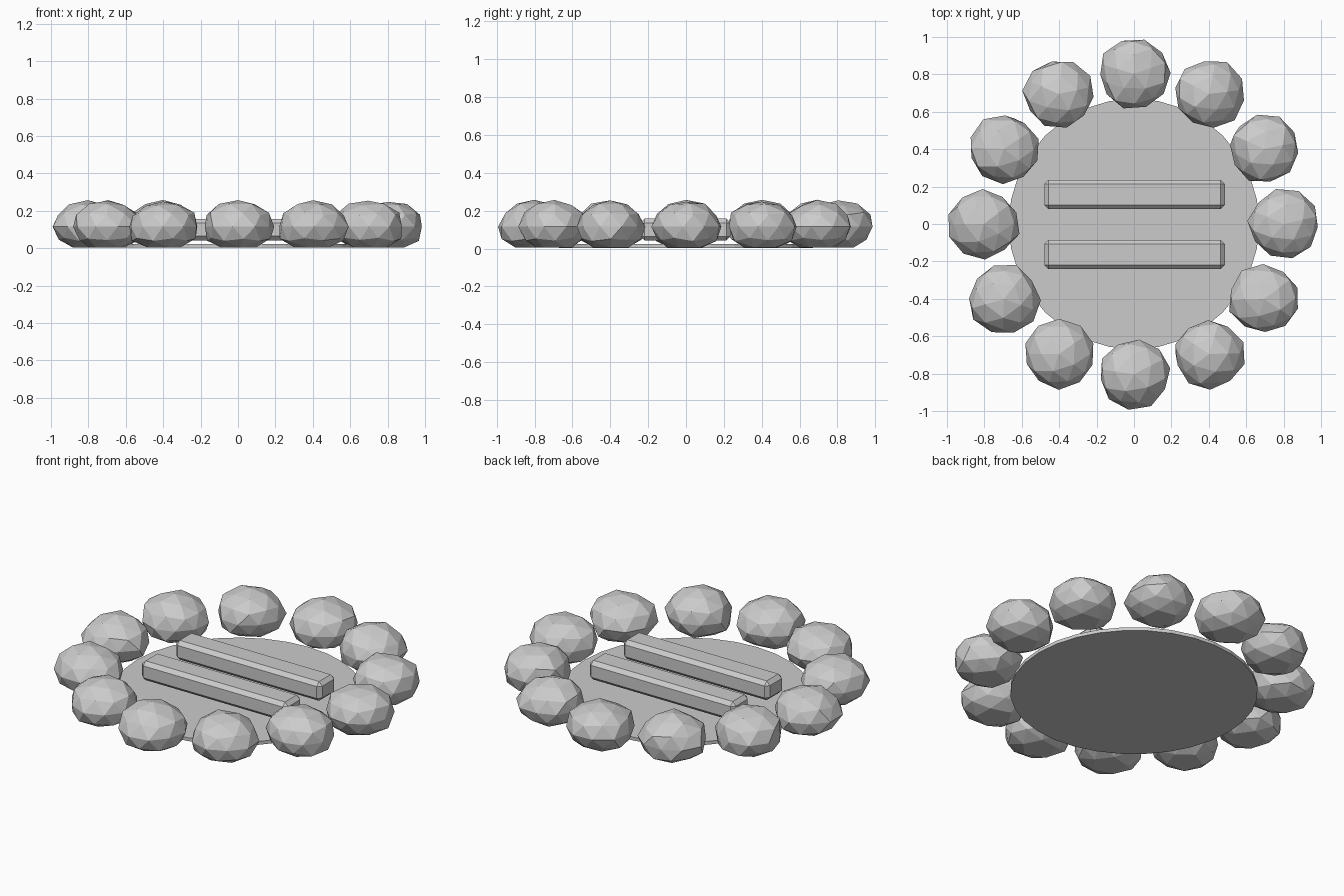
import bpy, bmesh, random
from math import cos, sin, pi
from mathutils import Matrix

if "Cube" in bpy.data.objects:
    bpy.data.objects.remove(bpy.data.objects["Cube"])

random.seed(4)


def finish(bm, name):
    bmesh.ops.recalc_face_normals(bm, faces=bm.faces)
    mesh = bpy.data.meshes.new(name)
    bm.to_mesh(mesh)
    bm.free()
    ob = bpy.data.objects.new(name, mesh)
    bpy.context.collection.objects.link(ob)
    return ob


# Ash bed: thin disc inside the ring
bm = bmesh.new()
bmesh.ops.create_cone(bm, cap_ends=True, segments=32, radius1=0.67, radius2=0.67,
                      depth=0.02, matrix=Matrix.Translation((0, 0, 0.013)))
finish(bm, "ash_bed")


# Ring stones: faceted, slightly irregular, flattened underneath
def stone(i, count=12, ring=0.803):
    a = 2 * pi * i / count
    bm = bmesh.new()
    bmesh.ops.create_icosphere(bm, subdivisions=2, radius=1)
    spin = Matrix.Rotation(random.uniform(0, 2 * pi), 3, 'Z')
    for v in bm.verts:
        p = spin @ (v.co * random.uniform(0.94, 1.05))
        v.co = (ring * cos(a) + p.x * 0.19,
                ring * sin(a) + p.y * 0.185,
                max(0.115 + p.z * 0.138, 0.005))
    finish(bm, f"ring_stone_{i + 1}")


for i in range(12):
    stone(i)


# Two parallel logs with chamfered edges
def log(name, y):
    bm = bmesh.new()
    bmesh.ops.create_cube(bm, size=1, matrix=Matrix.Translation((0.003, y, 0.1))
                          @ Matrix.Diagonal((0.965, 0.155, 0.115, 1)))
    bmesh.ops.bevel(bm, geom=bm.edges[:], offset=0.022, offset_type='OFFSET',
                    segments=1, affect='EDGES')
    finish(bm, name)


log("back_log", 0.158)
log("front_log", -0.163)
